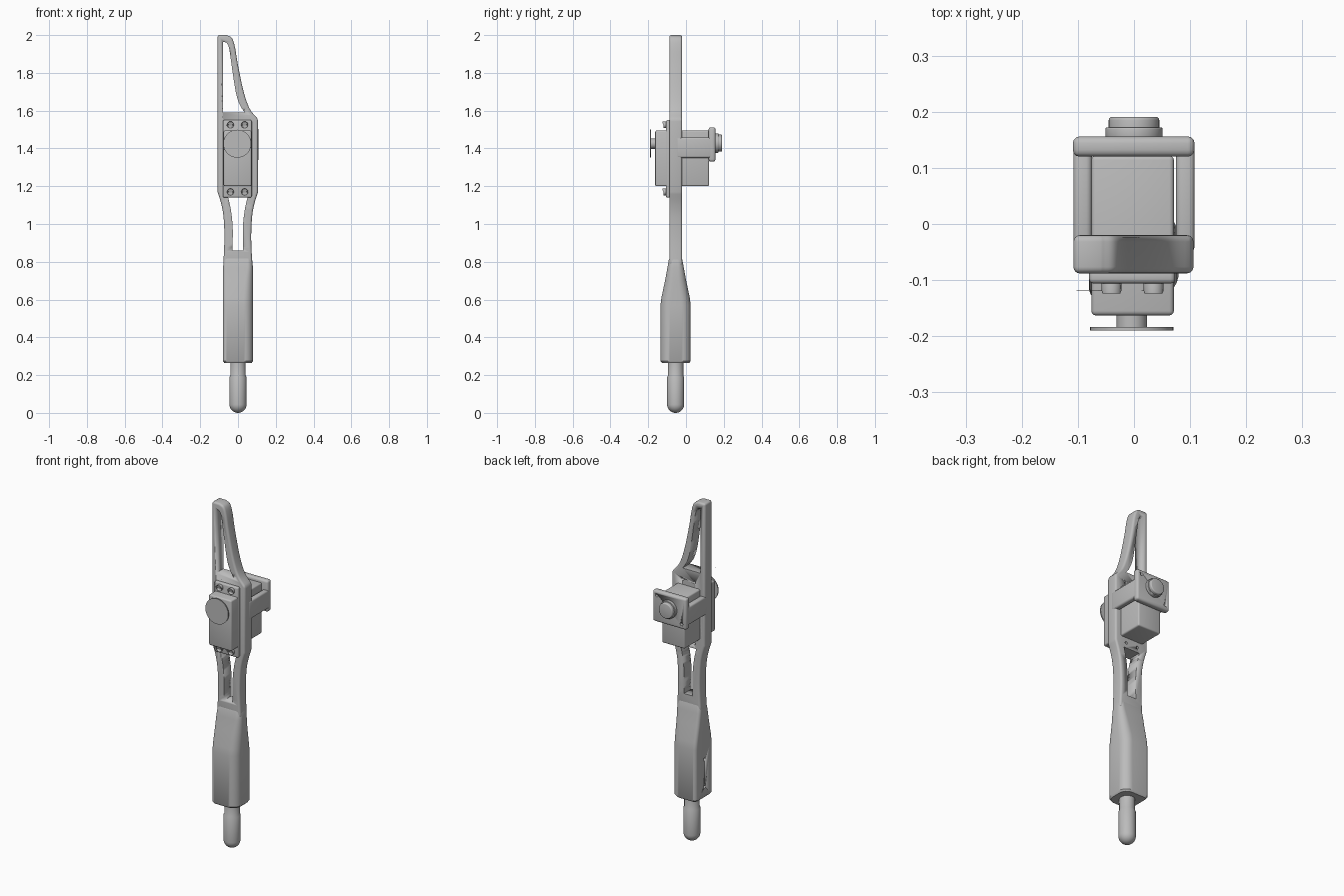
import bpy, bmesh, math
from mathutils import Vector, Matrix

if "Cube" in bpy.data.objects:
    bpy.data.objects.remove(bpy.data.objects["Cube"], do_unlink=True)

grey = bpy.data.materials.new("plain_grey")
grey.use_nodes = True
grey.diffuse_color = (0.5, 0.5, 0.5, 1)
grey.node_tree.nodes["Principled BSDF"].inputs["Base Color"].default_value = (0.5, 0.5, 0.5, 1)
MID_Y = -0.055


def activate(ob):
    bpy.ops.object.select_all(action='DESELECT')
    ob.select_set(True)
    bpy.context.view_layer.objects.active = ob


def finish(bm, name, bevel=0, segments=3, smooth=True):
    bmesh.ops.recalc_face_normals(bm, faces=bm.faces[:])
    mesh = bpy.data.meshes.new(name)
    bm.to_mesh(mesh)
    bm.free()
    ob = bpy.data.objects.new(name, mesh)
    bpy.context.collection.objects.link(ob)
    mesh.materials.append(grey)
    activate(ob)
    if bevel:
        mod = ob.modifiers.new("round", 'BEVEL')
        mod.width, mod.segments = bevel, segments
        mod.limit_method, mod.angle_limit = 'ANGLE', math.radians(40)
        bpy.ops.object.modifier_apply(modifier=mod.name)
    if smooth:
        bpy.ops.object.shade_smooth_by_angle(angle=math.radians(35))
    return ob


def box(name, x, y, z, bevel=0.006):
    bm = bmesh.new()
    bmesh.ops.create_cube(bm, size=1)
    for v in bm.verts:
        v.co = [lo + (c + 0.5) * (hi - lo) for c, (lo, hi) in zip(v.co, (x, y, z))]
    return finish(bm, name, bevel)


def disc(name, centre, radius, depth, axis='Y', bevel=0.0, sides=40, socket=0):
    """Cylinder along an axis, with an optional recessed front cap."""
    bm = bmesh.new()
    bmesh.ops.create_cone(bm, cap_ends=True, segments=sides, radius1=radius,
                          radius2=radius, depth=depth)
    turn = Matrix.Rotation(math.pi / 2, 4, 'X' if axis == 'Y' else 'Y')
    bm.transform(Matrix.Translation(centre) @ turn)
    if socket:
        front = [min(bm.faces, key=lambda f: f.calc_center_median().y)]
        bmesh.ops.inset_individual(bm, faces=front, thickness=radius * 0.25, depth=0)
        bmesh.ops.inset_individual(bm, faces=front, thickness=radius * 0.2, depth=-socket)
    return finish(bm, name, bevel)


def cut(target, cutter):
    activate(target)
    mod = target.modifiers.new("cut", 'BOOLEAN')
    mod.operation, mod.object, mod.solver = 'DIFFERENCE', cutter, 'EXACT'
    bpy.ops.object.modifier_apply(modifier=mod.name)
    bpy.data.objects.remove(cutter, do_unlink=True)


def curve(points, steps=6):
    """Smooth path through the points."""
    p = [Vector(q) for q in points]
    p = [2 * p[0] - p[1]] + p + [2 * p[-1] - p[-2]]
    out = []
    for a, b, c, d in zip(p, p[1:], p[2:], p[3:]):
        for i in range(steps):
            t = i / steps
            out.append(0.5 * (2 * b + (c - a) * t + (2 * a - 5 * b + 4 * c - d) * t * t
                              + (3 * b - a - 3 * c + d) * t ** 3))
    return out + [p[-2]]


def prism(name, outline, y0, y1, bevel=0):
    bm = bmesh.new()
    face = bm.faces.new([bm.verts.new((x, y0, z)) for x, z in outline])
    new = bmesh.ops.extrude_face_region(bm, geom=[face])["geom"]
    bmesh.ops.translate(bm, vec=(0, y1 - y0, 0),
                        verts=[g for g in new if isinstance(g, bmesh.types.BMVert)])
    return finish(bm, name, bevel, 4)


def loft(name, rings):
    """Rounded rectangle rings: z, half width, half depth, left and right corner radius."""
    bm = bmesh.new()
    loops = []
    for z, hx, hy, rn, rp in rings:
        loop = []
        for sx, sy, start in ((1, 1, 0), (-1, 1, 1), (-1, -1, 2), (1, -1, 3)):
            r = rp if sx > 0 else rn
            for i in range(9):
                a = (start + i / 8) * math.pi / 2
                loop.append(bm.verts.new((sx * (hx - r) + r * math.cos(a),
                                          MID_Y + sy * (hy - r) + r * math.sin(a), z)))
        loops.append(loop)
    for low, high in zip(loops, loops[1:]):
        for i in range(len(low)):
            j = (i + 1) % len(low)
            bm.faces.new((low[i], low[j], high[j], high[i]))
    bm.faces.new(loops[0])
    bm.faces.new(loops[-1])
    bmesh.ops.remove_doubles(bm, verts=bm.verts[:], dist=0.0001)
    return finish(bm, name)


# Main frame: blade, motor mount and two lower legs
blade_edge = curve([(-0.06, 2.0), (-0.033, 1.985), (-0.017, 1.94), (0.0, 1.84),
                    (0.03, 1.7), (0.062, 1.61), (0.106, 1.555)])
right_leg = curve([(0.106, 1.17), (0.085, 1.1), (0.074, 1.03), (0.07, 0.92), (0.076, 0.78)])
left_leg = [(-x - 0.002, z) for x, z in reversed(right_leg)]
frame = prism("main_frame", [(-0.108, 2.0)] + blade_edge + right_leg + left_leg,
              -0.088, -0.02, 0.016)

# Openings in the blade and between the legs
blade_hole = [(-0.08, 1.59), (-0.08, 1.965)] + curve(
    [(-0.06, 1.96), (-0.047, 1.93), (-0.035, 1.85), (-0.012, 1.7), (0.01, 1.63), (0.036, 1.59)])
cut(frame, prism("blade_cutter", blade_hole, -0.3, 0.2))
side = curve([(0.027, 0.86), (0.026, 0.98), (0.035, 1.07), (0.05, 1.14)])
leg_hole = side + [(-x - 0.002, z) for x, z in reversed(side)]
cut(frame, prism("leg_cutter", leg_hole, -0.3, 0.2))
for x in (-0.04, 0.035):
    for z in (1.17, 1.525):
        cut(frame, disc("bolt_cutter", (x, -0.02, z), 0.008, 0.04, sides=12))

# Grip, flat on one side and rounder on the other, narrowing into the legs
grip = loft("grip", [(0.265, 0.073, 0.073, 0.018, 0.045), (0.275, 0.08, 0.08, 0.02, 0.05),
                     (0.57, 0.08, 0.08, 0.02, 0.05), (0.61, 0.08, 0.075, 0.02, 0.05),
                     (0.7, 0.08, 0.056, 0.02, 0.042), (0.77, 0.079, 0.043, 0.018, 0.03),
                     (0.81, 0.075, 0.036, 0.016, 0.024), (0.825, 0.07, 0.03, 0.014, 0.02)])
for z in (0.33, 0.49):
    cut(grip, disc("grip_cutter", (-0.08, MID_Y, z), 0.009, 0.05, 'X', sides=12))

# Round-ended tip with a slimmer neck
R = 0.045
tip_rings = []
for i in range(1, 11):
    a = i / 10 * math.pi / 2
    tip_rings.append((R - R * math.cos(a), *[R * math.sin(a)] * 4))
tip_rings = [(0.0, *[0.002] * 4)] + tip_rings
for z, r in ((0.19, R), (0.197, 0.041), (0.28, 0.041)):
    tip_rings.append((z, r, r, r, r))
loft("tip", tip_rings)

# Motor body, mounting flange, screws and output disc
box("motor_body", (-0.076, 0.071), (-0.163, 0.122), (1.2, 1.495), 0.008)
box("motor_flange", (-0.08, 0.073), (-0.106, -0.08), (1.14, 1.55), 0.008)
for x in (-0.04, 0.035):
    for z in (1.17, 1.525):
        disc("flange_screw", (x, -0.111, z), 0.018, 0.018, bevel=0.003, sides=16, socket=0.006)
disc("output_shaft", (-0.004, -0.172, 1.425), 0.027, 0.03)
disc("output_disc", (-0.004, -0.187, 1.425), 0.074, 0.006)

# Rear bracket: two arms, end plate and pivot knob
for s in (-1, 1):
    box("bracket_arm", sorted((s * 0.075, s * 0.108)), (-0.05, 0.14), (1.35, 1.458), 0.01)
plate = box("bracket_plate", (-0.109, 0.108), (0.12, 0.156), (1.33, 1.512), 0.012)
for x, z in ((0.08, 1.485), (-0.08, 1.36)):
    cut(plate, disc("plate_cutter", (x, 0.156, z), 0.009, 0.03, sides=12))
disc("knob_base", (0.0, 0.162, 1.428), 0.051, 0.02, bevel=0.003)
disc("pivot_knob", (0.0, 0.17, 1.428), 0.045, 0.042, bevel=0.006)
